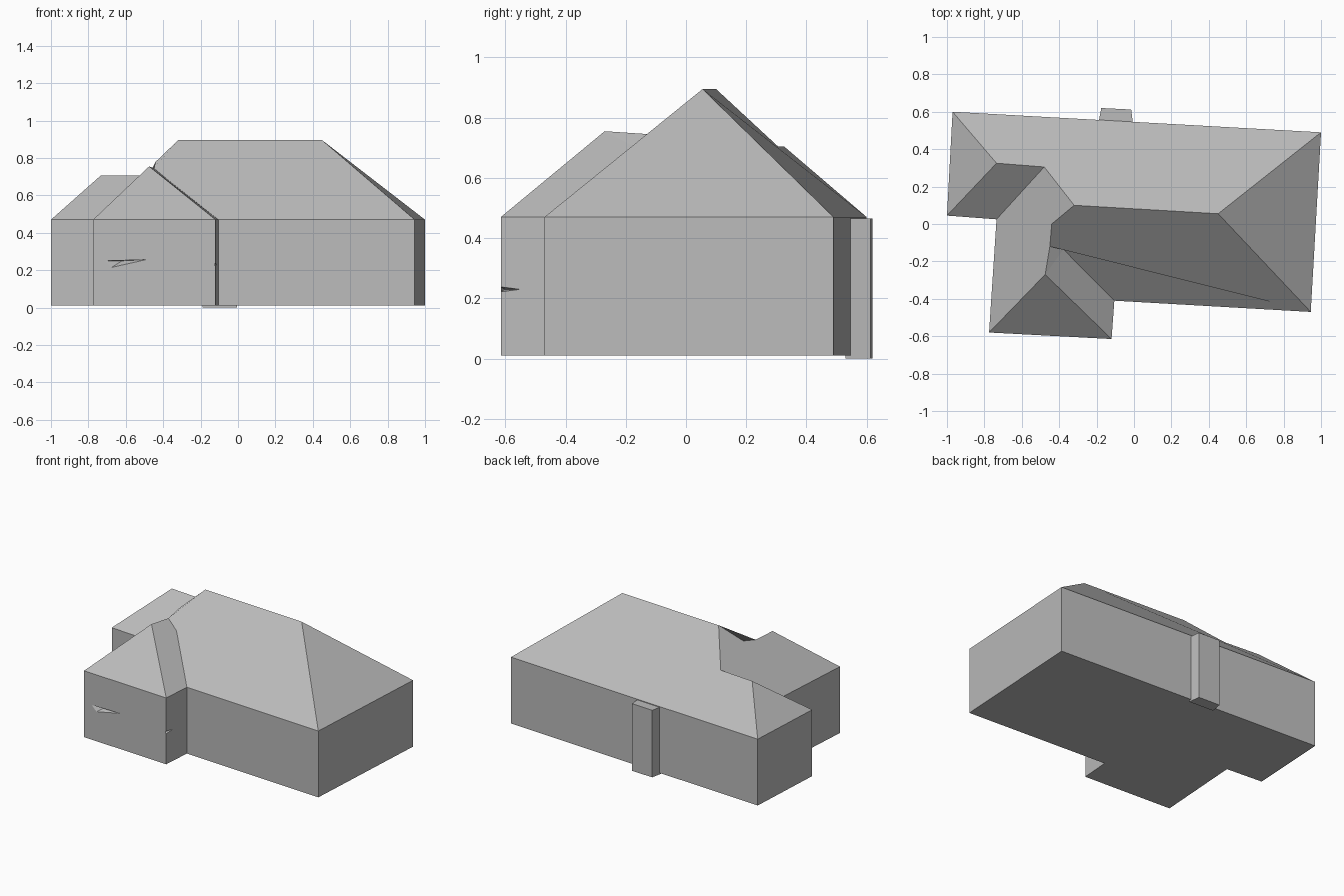
import bpy, bmesh
from mathutils import Vector

cube = bpy.data.objects.get("Cube")
if cube:
    bpy.data.objects.remove(cube, do_unlink=True)

GROUND, EAVE, RIDGE = 0.01, 0.47, 0.895

grey = bpy.data.materials.new("plain grey")
grey.use_nodes = True
colour = (0.5, 0.5, 0.5, 1)
grey.diffuse_color = colour
grey.node_tree.nodes["Principled BSDF"].inputs["Base Color"].default_value = colour


def finish(name, bm):
    """Turn a bmesh into a named, flat-shaded object."""
    bmesh.ops.recalc_face_normals(bm, faces=bm.faces)
    mesh = bpy.data.meshes.new(name)
    bm.to_mesh(mesh)
    bm.free()
    mesh.materials.append(grey)
    obj = bpy.data.objects.new(name, mesh)
    bpy.context.collection.objects.link(obj)
    return obj


def hull(name, points):
    bm = bmesh.new()
    for p in points:
        bm.verts.new(p)
    bmesh.ops.convex_hull(bm, input=bm.verts)
    bmesh.ops.dissolve_limit(bm, angle_limit=0.01, verts=bm.verts, edges=bm.edges)
    return finish(name, bm)


# House plan: main block, front wing and left bay, in order round the walls
plan = {
    "A": (-0.97, 0.60), "B": (1.0, 0.49), "C": (0.945, -0.47), "D": (-0.105, -0.41),
    "E": (-0.12, -0.615), "F": (-0.775, -0.58), "G": (-0.735, 0.025), "H": (-1.0, 0.045),
}
# Roof ridge ends and the points where the wing meets the main slope
peaks = {
    "r": (-0.32, 0.10, RIDGE), "s": (0.45, 0.055, RIDGE),
    "k": (-0.735, 0.325, 0.705), "l": (-0.48, 0.305, 0.705),
    "w": (-0.475, -0.27, 0.755), "v": (-0.377, -0.136, 0.685),
    "u": (-0.45, -0.12, 0.745), "n": (-0.44, 0.0, 0.78),
}
# Hipped roof planes: back, right, main front, wing right, wing front,
# wing left, bay front, bay left, and the small break at the valley
roof_planes = ["ABsrlk", "BCs", "CDvunrs", "DEwv", "EFw", "FGlrnuw", "GHkl", "HAk", "wvu"]

bm = bmesh.new()
foot = {k: bm.verts.new((*p, GROUND)) for k, p in plan.items()}
top = {k: bm.verts.new((*p, EAVE)) for k, p in plan.items()}
top.update({k: bm.verts.new(p) for k, p in peaks.items()})
bm.faces.new(foot.values())
names = list(plan)
for a, b in zip(names, names[1:] + names[:1]):
    bm.faces.new((foot[a], foot[b], top[b], top[a]))
for plane in roof_planes:
    bm.faces.new([top[k] for k in plane])
house = finish("house_walls_and_roof", bm)

# Worn dents: a long gouge in the wing front and a chip in its corner
dents = [
    [(-0.76, -0.60, 0.25), (-0.42, -0.62, 0.26), (-0.70, -0.60, 0.20), (-0.62, -0.55, 0.25)],
    [(-0.08, -0.64, 0.21), (-0.08, -0.64, 0.25), (-0.15, -0.60, 0.23), (-0.10, -0.53, 0.23)],
]
for points in dents:
    cutter = hull("dent_cutter", points)
    cutter.hide_render = True
    mod = house.modifiers.new("dent", "BOOLEAN")
    mod.operation, mod.solver, mod.object = "DIFFERENCE", "EXACT", cutter
    bpy.context.view_layer.objects.active = house
    bpy.ops.object.modifier_apply(modifier=mod.name)
    bpy.data.objects.remove(cutter, do_unlink=True)

# Chimney breast on the back wall, slightly splayed where it meets the wall
breast = [(-0.19, 0.54), (-0.175, 0.62), (-0.015, 0.612), (-0.005, 0.53)]
hull("chimney_breast", [(x, y, z) for x, y in breast for z in (0, EAVE - 0.005)])
